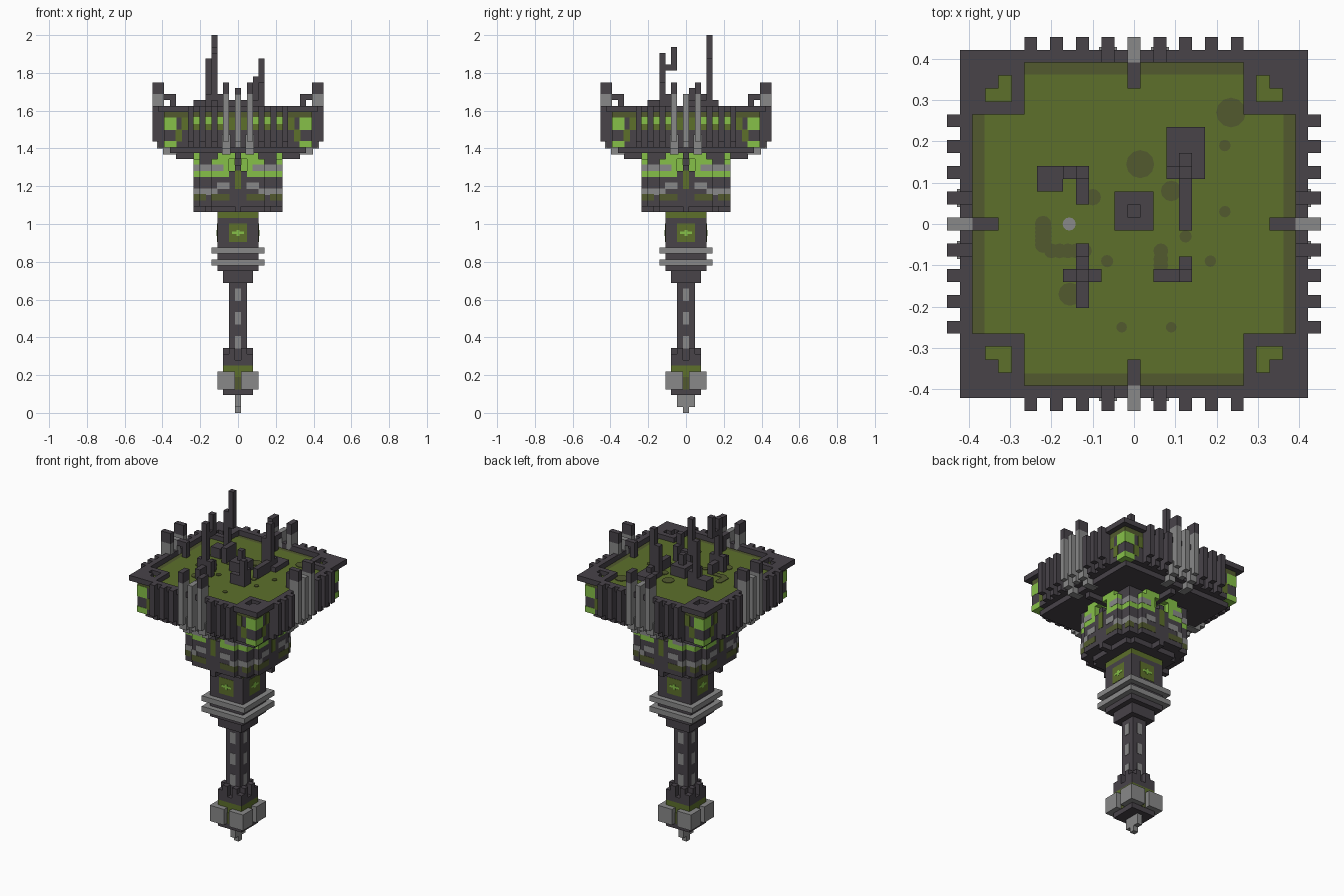
import bpy, bmesh, math

old = bpy.data.objects.get("Cube")
if old:
    bpy.data.objects.remove(old, do_unlink=True)

UNIT = 1 / 32  # size of one building block
SKIN = 0.05    # how far painted plates stand proud, in blocks


def material(name, *rgb):
    colour = [((c / 255 + 0.055) / 1.055) ** 2.4 for c in rgb] + [1]
    mat = bpy.data.materials.new(name)
    mat.use_nodes = True
    mat.diffuse_color = colour
    mat.node_tree.nodes["Principled BSDF"].inputs["Base Color"].default_value = colour
    return mat


dark = material("dark stone", 72, 67, 73)
grey = material("grey metal", 137, 137, 137)
olive = material("olive moss", 93, 112, 43)
shade = material("deep moss", 82, 90, 47)
bright = material("bright green", 134, 192, 72)


def finish(bm, name, mat):
    mesh = bpy.data.meshes.new(name)
    bm.to_mesh(mesh)
    bm.free()
    mesh.materials.append(mat)
    obj = bpy.data.objects.new(name, mesh)
    bpy.context.collection.objects.link(obj)
    return obj


def add_box(bm, low, high):
    made = bmesh.ops.create_cube(bm, size=1)["verts"]
    for v in made:
        for i in range(3):
            v.co[i] = (low[i] if v.co[i] < 0 else high[i]) * UNIT


def blocks(name, mat, boxes, sides=1, mirror=False, grow=0):
    """Boxes in inclusive block numbers, optionally mirrored and repeated on all four sides."""
    bm = bmesh.new()
    half = 0.5 + grow
    for x0, x1, y0, y1, z0, z1 in boxes:
        spans = [(x0, x1)] + ([(-x1, -x0)] if mirror else [])
        for a, b in spans:
            c, d = y0, y1
            for _ in range(sides):
                add_box(bm, (a - half, c - half, z0 - grow), (b + half, d + half, z1 + 1 + grow))
                a, b, c, d = -d, -c, a, b
    return finish(bm, name, mat)


def slab(r, z0, z1):
    return (-r, r, -r, r, z0, z1)


def octagon(z0, z1):
    return [(-7, 7, -4, 4, z0, z1), (-4, 4, -7, 7, z0, z1), slab(6, z0, z1)]


# Pommel and tip
blocks("tip", grey, [slab(0, 0, 2), (0, 0, -1, 1, 1, 2)])
blocks("pommel_base", dark, [slab(2, 3, 3)])
blocks("pommel_core", olive, [slab(2, 4, 7)])
blocks("pommel_corners", grey, [(1, 3, -3, -1, 4, 6)], sides=4)
blocks("pommel_strap", shade, [(0, 0, -2, -2, 4, 5)], sides=4, grow=SKIN)

# Handle with slots
blocks("shaft", dark, [slab(1, 8, 21)])
blocks("shaft_fins", dark, [(1, 1, -2, -2, 8, 10), (0, 0, -2, -2, 8, 8), (2, 2, -2, -2, 8, 9)],
       sides=4, mirror=True)
blocks("shaft_slots", grey, [(0, 0, -1, -1, z, z + 1) for z in range(11, 20, 4)], sides=4, grow=SKIN)

# Collar and neck
blocks("collar", dark, [slab(2, 22, 23), slab(3, 24, 24), slab(3, 26, 26)])
blocks("collar_rings", grey, [slab(4, 25, 25), slab(4, 27, 27)])
blocks("neck", dark, [slab(3, 28, 32)])
blocks("neck_top", olive, [slab(3, 33, 34)])
blocks("neck_panels", olive, [(-1, 1, -3, -3, 29, 31)], sides=4, grow=SKIN)
blocks("neck_crosses", bright, [(-.1, .1, -3, -3, 30.4, 29.6), (-.4, .4, -3, -3, 30.4, 29.6),
                                (.35, -.35, -3, -3, 30.1, 29.9)], sides=4, grow=2 * SKIN)

# Head drum
blocks("drum", dark, octagon(35, 39) + [slab(5, 40, 42), slab(6, 43, 43)])
blocks("drum_skirt", dark, [(-5, 5, -4, 4, 34, 34), (-4, 4, -5, 5, 34, 34)])
blocks("drum_pendants", dark, [(0, 0, -7, -6, 34, 34)], sides=4)
blocks("drum_band", shade, [(2, 4, -7, -7, 36, 36), (6, 6, -6, -6, 36, 36)],
       sides=4, mirror=True, grow=SKIN)
blocks("drum_arches", grey, [(2, 3, -7, -7, 38, 38), (4, 4, -7, -7, 37, 37), (5, 6, -6, -6, 37, 37)],
       sides=4, mirror=True, grow=SKIN)
blocks("drum_peak", dark, [(-1, 1, -7, -6, 40, 40), (0, 0, -7, -6, 41, 41)], sides=4)
blocks("drum_slit", olive, [(0, 0, -7, -7, 38, 40)], sides=4, grow=SKIN)
blocks("crystals", bright, [(2, 4, -7, -6, 40, 42), (1, 1, -6, -6, 41, 42), (5, 6, -6, -5, 40, 40),
                            (1, 3, -7, -7, 43, 43)], sides=4, mirror=True)
blocks("crystal_straps", grey, [(3, 4, -7, -7, 41, 41), (5, 6, -6, -5, 41, 41)],
       sides=4, mirror=True, grow=SKIN)
blocks("drum_corners", dark, [(5, 6, -6, -5, 42, 42)], sides=4)
blocks("support_arms", dark, [(0, 0, -10, -6, 43, 43)], sides=4)

# Platform body
blocks("platform_steps", dark, [slab(11, 44, 44), slab(12, 45, 49)])
blocks("wall_band", olive, [(-9, 9, -12, -12, 48, 49)], sides=4, grow=SKIN)
blocks("wall_windows", bright, [(x, x, -12, -12, 49, 49) for x in (3, 5, 7)],
       sides=4, mirror=True, grow=2 * SKIN)
blocks("corner_lamps", bright, [(11, 12, -12, -11, 48, 49), (11, 12, -12, -11, 45, 45)],
       sides=4, grow=SKIN)
blocks("corner_moss", olive, [(10, 10, -12, -12, 46, 47)], sides=4, mirror=True, grow=SKIN)
blocks("wall_ribs", dark, [(x, x, -14, -13, 46, 50) for x in (4, 6, 8)]
       + [(x, x, -13, -13, 45, 45) for x in (4, 6, 8)], sides=4, mirror=True)

# Deck, rim and corner turrets
blocks("deck_edge", shade, [slab(12, 50, 50)])
blocks("deck", olive, [slab(11, 50, 50)], grow=2 * SKIN)
blocks("rim", dark, [(-13, 13, -13, -13, 51, 51)], sides=4)
blocks("rim_teeth", dark, [(x, x, -14, -14, 51, 51) for x in (4, 6, 8)], sides=4, mirror=True)
blocks("corner_frames", dark, [(9, 13, -13, -12, 51, 51), (12, 13, -12, -9, 51, 51),
                               (9, 9, -12, -9, 51, 51), (9, 12, -9, -9, 51, 51),
                               (11, 11, -11, -11, 51, 51)], sides=4)

# Pillars at the middle of each side
blocks("side_pillars", grey, [(2, 2, -14, -13, 46, 53)], sides=4, mirror=True)
blocks("pillar_feet", grey, [(2, 2, -13, -12, 45, 46), (2, 2, -12, -11, 44, 44)],
       sides=4, mirror=True, grow=0.2)
blocks("pillar_caps", dark, [(2, 2, -14, -13, 54, 55)], sides=4, mirror=True)
blocks("middle_pillar", grey, [(0, 0, -14, -13, 46, 53), (0, 0, -13, -13, 45, 45)], sides=4)
blocks("middle_arch", dark, [(0, 0, -12, -11, 53, 53), (0, 0, -11, -11, 51, 53)], sides=4)

# Ruins standing on the deck
blocks("ruin_back_right", dark, [(-7, -6, 3, 4, 51, 52), (-6, -4, 4, 4, 51, 52), (-4, -4, 2, 4, 51, 53),
                                 (-5, -5, 4, 4, 53, 59), (-4, -4, 4, 4, 57, 63)])
blocks("ruin_front_right", dark, [(-5, -3, -4, -4, 51, 53), (-4, -4, -6, -2, 51, 52),
                                  (-4, -4, -4, -4, 51, 60), (-4, -4, -3, -2, 58, 58),
                                  (-4, -4, -2, -2, 58, 61)])
blocks("ruin_front_left", dark, [(2, 4, -4, -4, 51, 52), (4, 4, -4, -3, 51, 53), (4, 4, -4, -4, 51, 55)])
blocks("ruin_back_left", dark, [(3, 5, 4, 7, 51, 51), (4, 4, 0, 5, 51, 52),
                                (4, 4, 4, 4, 51, 59), (3, 3, 4, 4, 51, 56)])
blocks("altar", dark, [(-1, 1, 0, 2, 51, 52), (0, 0, 1, 1, 51, 54)])


# Moss patches on the deck
def patches(name, mat, spots):
    bm = bmesh.new()
    for x, y, r in spots:
        made = bmesh.ops.create_cone(bm, cap_ends=True, segments=12, radius1=r, radius2=r, depth=0.004)
        bmesh.ops.translate(bm, verts=made["verts"], vec=(x, y, 51.15 * UNIT))
    return finish(bm, name, mat)


trail = [(-.22, -.01 * i, .02) for i in range(6)] + [(-.2 + .02 * i, -.065, .018) for i in range(5)]
patches("moss_trail", shade, trail)
patches("moss_patches", shade, [(.235, .27, .036), (.015, .145, .034), (.09, .08, .025), (-.1, .065, .02),
                                (-.155, -.17, .028), (.065, -.065, .018), (.065, -.085, .018),
                                (.065, -.1, .018), (.125, -.03, .015),
                                (-.065, -.09, .015), (.22, .19, .014), (.22, .03, .014), (.185, -.09, .014),
                                (.09, -.25, .013), (-.03, -.25, .013)])
patches("deck_stud", grey, [(-.157, 0, .016)])
